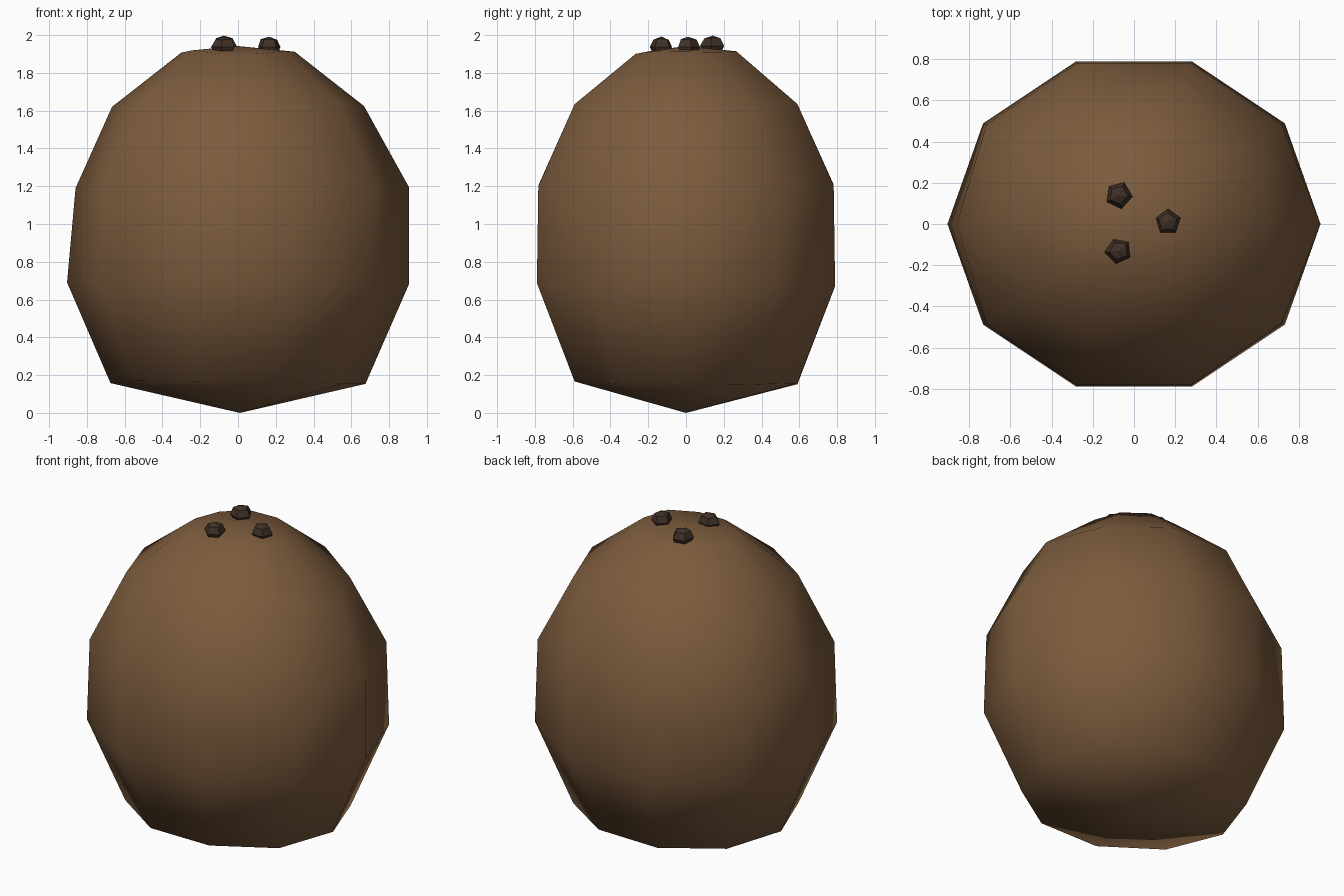
import bpy, bmesh, math, random
from mathutils import Vector

if "Cube" in bpy.data.objects:
    bpy.data.objects.remove(bpy.data.objects["Cube"])

random.seed(4)
SIDES = 10


def material(name, rgb):
    m = bpy.data.materials.new(name)
    m.diffuse_color = (*rgb, 1)
    m.use_nodes = True
    m.node_tree.nodes["Principled BSDF"].inputs["Base Color"].default_value = m.diffuse_color
    return m


def add_object(name, bm, mat):
    bmesh.ops.recalc_face_normals(bm, faces=bm.faces)
    me = bpy.data.meshes.new(name)
    bm.to_mesh(me)
    bm.free()
    me.materials.append(mat)
    ob = bpy.data.objects.new(name, me)
    bpy.context.collection.objects.link(ob)
    return ob


shell_mat = material("husk_brown", (0.2, 0.105, 0.047))
eye_mat = material("dark_brown", (0.05, 0.03, 0.02))

# Shell: ten-sided oval rings (x radius, y radius, height) closed by two poles
profile = [(0.675, 0.62, 0.16), (0.905, 0.83, 0.68), (0.885, 0.822, 1.20),
           (0.667, 0.62, 1.625), (0.30, 0.28, 1.912)]
bm = bmesh.new()
rings = []
for rx, ry, z in profile:
    ring = []
    for i in range(SIDES):
        a = math.tau * i / SIDES
        dz = random.uniform(-0.012, 0.012)
        ring.append(bm.verts.new((rx * math.cos(a), ry * math.sin(a), z + dz)))
    rings.append(ring)
# slight lopsidedness on the upper-middle ring
rings[2][0].co.x = 0.905
rings[2][5].co.x = -0.86
bottom = bm.verts.new((0.01, 0, 0))
top = bm.verts.new((0, 0, 1.942))
for i in range(SIDES):
    j = (i + 1) % SIDES
    for lo, hi in zip(rings, rings[1:]):
        bm.faces.new((lo[i], lo[j], hi[j], hi[i]))
    bm.faces.new((bottom, rings[0][j], rings[0][i]))
    bm.faces.new((top, rings[-1][i], rings[-1][j]))
shell = add_object("shell", bm, shell_mat)
bpy.context.view_layer.objects.active = shell
shell.select_set(True)
bpy.ops.object.shade_smooth_by_angle(angle=math.radians(60))

# Three faceted eyes on the crown
for n, pos in enumerate([(0.165, 0.01, 1.937), (-0.075, 0.14, 1.943), (-0.075, -0.13, 1.937)]):
    bm = bmesh.new()
    bmesh.ops.create_uvsphere(bm, u_segments=5, v_segments=4, radius=0.065)
    turn = n * math.tau / 3
    for v in bm.verts:
        x, y, z = v.co * random.uniform(0.93, 1.05)
        v.co = Vector((x * math.cos(turn) - y * math.sin(turn),
                       x * math.sin(turn) + y * math.cos(turn),
                       max(-0.057, min(0.057, z * 0.87)))) + Vector(pos)
    add_object(f"eye_{n + 1}", bm, eye_mat)
